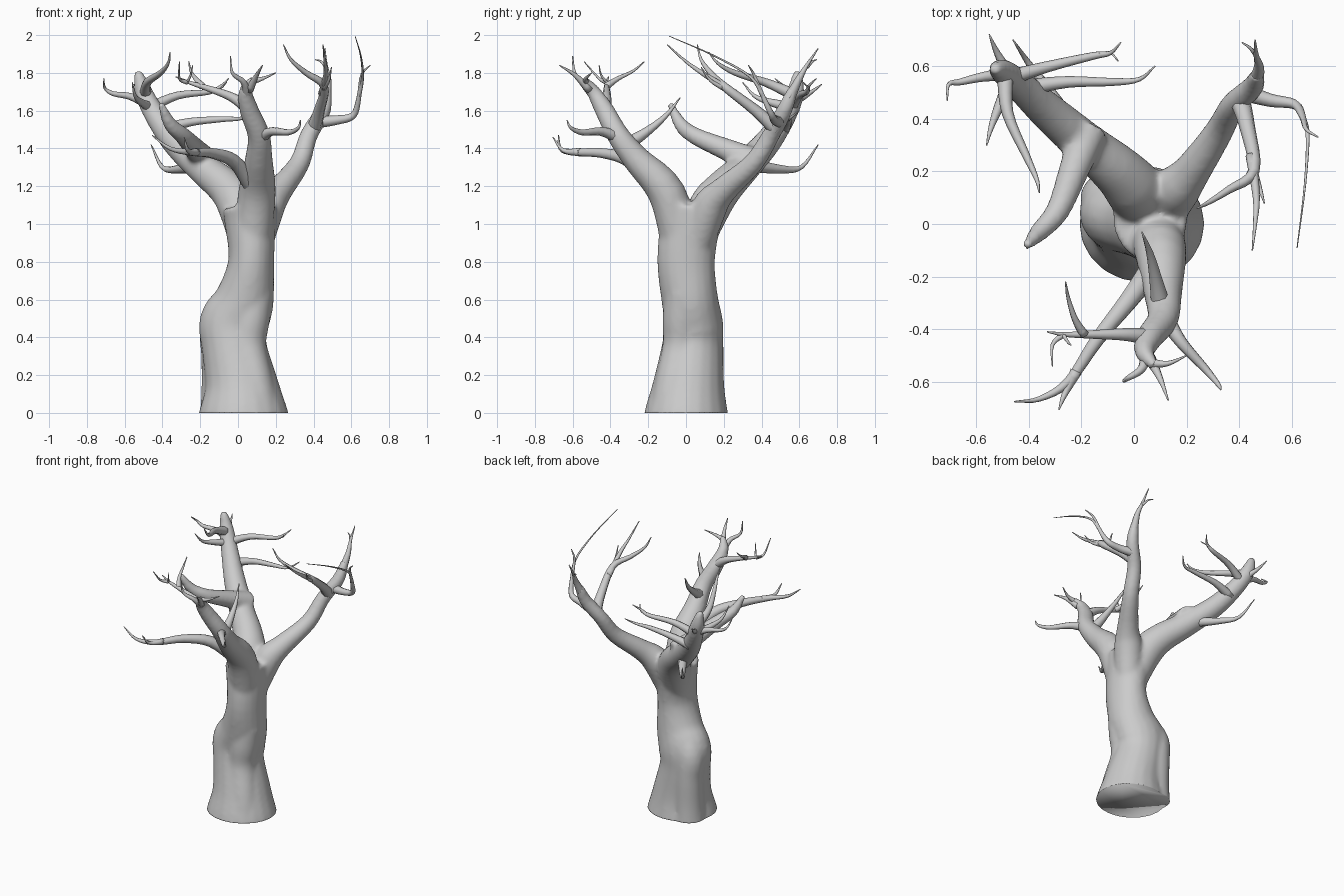
import bpy, bmesh, math
from mathutils import Vector


def spline(points, steps=4):
    """Catmull-Rom interpolation of (x, y, z, rx, ry) points."""
    p = [Vector(q) for q in points]
    p = [2 * p[0] - p[1]] + p + [2 * p[-1] - p[-2]]
    out = []
    for i in range(1, len(p) - 2):
        a, b, c, d = p[i - 1:i + 3]
        for s in range(steps):
            t = s / steps
            out.append(0.5 * (2 * b + (c - a) * t + (2 * a - 5 * b + 4 * c - d) * t * t
                              + (3 * b - a - 3 * c + d) * t ** 3))
    return out + [p[-2]]


def tube(bm, points, sides=10):
    """Capped tapering tube along a smooth path."""
    pts = spline([q if len(q) == 5 else (*q, q[3]) for q in points])
    pos = [Vector(q[:3]) for q in pts]
    tan = [(pos[min(i + 1, len(pos) - 1)] - pos[max(i - 1, 0)]).normalized()
           for i in range(len(pos))]
    u = Vector((1, 0, 0)) if abs(tan[0].x) < 0.8 else Vector((0, 1, 0))
    rings = []
    for q, c, t in zip(pts, pos, tan):
        u = (u - t * u.dot(t)).normalized()
        v = t.cross(u)
        rings.append([bm.verts.new(c + u * max(q[3], .002) * math.cos(k * math.tau / sides)
                                   + v * max(q[4], .002) * math.sin(k * math.tau / sides))
                      for k in range(sides)])
    for a, b in zip(rings, rings[1:]):
        for k in range(sides):
            n = (k + 1) % sides
            bm.faces.new((a[k], a[n], b[n], b[k]))
    bm.faces.new(rings[0][::-1])
    bm.faces.new(rings[-1])


def make(name, paths, sides):
    bm = bmesh.new()
    for path in paths:
        tube(bm, path, sides)
    me = bpy.data.meshes.new(name)
    bm.to_mesh(me)
    bm.free()
    for f in me.polygons:
        f.use_smooth = True
    ob = bpy.data.objects.new(name, me)
    bpy.context.collection.objects.link(ob)
    return ob


def twig(r0, *pts, r1=0.003):
    """Path whose radius tapers from r0 to r1, a little faster at the start."""
    n = len(pts) - 1
    return [(*p, .88 * (r0 + (r1 - r0) * (i / n) ** .8)) for i, p in enumerate(pts)]


# trunk with two bulging ridges, and the three main limbs
trunk = [(.03, 0, -.1, .25, .235), (.028, .003, 0, .238, .222), (.018, .015, .15, .195, .19),
         (-.02, .035, .35, .172, .163), (-.02, .042, .47, .186, .155), (.035, .02, .6, .158, .15),
         (.07, 0, .8, .122, .153), (.065, .02, 1.0, .135, .16), (.06, .025, 1.09, .143, .165)]
back_ridge = [(-.09, .09, -.1, .12), (-.09, .095, .1, .105), (-.095, .1, .3, .1),
              (-.1, .09, .46, .1), (-.03, .06, .6, .08)]
front_ridge = [(.12, -.09, -.1, .12), (.085, -.06, .15, .105), (.05, -.025, .35, .1),
               (.065, -.02, .5, .105), (.09, -.01, .65, .1)]
left_limb = [(.06, .03, .85, .09), (.01, .12, 1.08, .112), (-.06, .2, 1.19, .1), (-.18, .3, 1.29, .085),
             (-.33, .43, 1.43, .072), (-.44, .53, 1.58, .058), (-.5, .58, 1.7, .048),
             (-.53, .59, 1.81, .022)]
front_limb = [(.07, -.02, .85, .1), (.1, -.1, 1.16, .1), (.11, -.26, 1.34, .074),
              (.11, -.36, 1.47, .06), (.06, -.43, 1.6, .052), (.04, -.49, 1.7, .038),
              (.08, -.54, 1.77, .02)]
right_limb = [(.08, .04, .85, .09), (.15, .12, 1.08, .095), (.22, .2, 1.18, .072), (.325, .355, 1.32, .055),
              (.375, .45, 1.47, .048), (.45, .52, 1.6, .043), (.47, .57, 1.72, .028)]
inner_branch = [(-.17, .36, 1.33, .075), (-.23, .2, 1.4, .058), (-.29, .05, 1.465, .046),
                (-.36, -.03, 1.53, .037), (-.41, -.085, 1.64, .018)]
body = make("trunk_and_limbs", [trunk, back_ridge, front_ridge, left_limb, front_limb,
                                right_limb, inner_branch], 20)

# fuse the limbs into the trunk and cut the base flat at ground level
m = body.modifiers.new("fuse", 'REMESH')
m.mode, m.voxel_size, m.use_smooth_shade = 'VOXEL', 0.014, True
s = body.modifiers.new("soften", 'SMOOTH')
s.factor, s.iterations = 0.5, 8
dg = bpy.context.evaluated_depsgraph_get()
fused = bpy.data.meshes.new_from_object(body.evaluated_get(dg))
body.modifiers.clear()
bm = bmesh.new()
bm.from_mesh(fused)
bmesh.ops.bisect_plane(bm, geom=bm.verts[:] + bm.edges[:] + bm.faces[:],
                       plane_co=(0, 0, 0), plane_no=(0, 0, 1), clear_inner=True)
bmesh.ops.contextual_create(bm, geom=[e for e in bm.edges if e.is_boundary])
bmesh.ops.recalc_face_normals(bm, faces=bm.faces[:])
bm.to_mesh(fused)
bm.free()
body.data = fused
for f in fused.polygons:
    f.use_smooth = True

# twigs of the back left limb
make("left_twigs", [
    twig(.03, (-.47, .57, 1.63), (-.57, .56, 1.675), (-.66, .54, 1.69), (-.705, .53, 1.72), (-.71, .47, 1.77)),
    twig(.03, (-.47, .56, 1.64), (-.52, .65, 1.69), (-.55, .72, 1.74)),
    twig(.042, (-.22, .35, 1.31), (-.32, .5, 1.29), (-.4, .61, 1.3), (-.46, .7, 1.42)),
    twig(.034, (-.46, .56, 1.62), (-.32, .6, 1.68), (-.15, .64, 1.7), (-.09, .65, 1.73), (-.05, .69, 1.77)),
    twig(.01, (-.13, .645, 1.71), (-.09, .65, 1.72), (-.06, .62, 1.75)),
    twig(.036, (-.4, .52, 1.5), (-.25, .54, 1.54), (-.08, .54, 1.555), (.02, .55, 1.56), (.08, .6, 1.6)),
    twig(.036, (-.49, .56, 1.69), (-.48, .42, 1.75), (-.41, .26, 1.8), (-.37, .17, 1.85), (-.36, .12, 1.91)),
    twig(.032, (-.47, .54, 1.62), (-.52, .43, 1.65), (-.545, .36, 1.68), (-.56, .3, 1.75)),
], 8)

# twigs of the right limb
make("right_twigs", [
    twig(.034, (.465, .55, 1.67), (.475, .6, 1.77), (.465, .64, 1.84), (.46, .7, 1.93)),
    twig(.012, (.465, .64, 1.83), (.44, .67, 1.86), (.41, .69, 1.87)),
    twig(.038, (.42, .5, 1.54), (.52, .47, 1.55), (.61, .455, 1.575), (.64, .41, 1.67), (.655, .36, 1.79), (.7, .33, 1.84)),
    twig(.013, (.64, .41, 1.67), (.66, .34, 1.78), (.65, .15, 1.89), (.62, -.09, 1.995), r1=.002),
    twig(.046, (.4, .48, 1.5), (.43, .37, 1.6), (.455, .2, 1.73), (.36, .13, 1.8), (.28, .08, 1.87), (.24, .06, 1.95)),
    twig(.024, (.445, .26, 1.69), (.465, .1, 1.79), (.46, 0, 1.86), (.45, -.1, 1.95)),
    twig(.018, (.455, .2, 1.72), (.48, .13, 1.76), (.495, .08, 1.83)),
], 8)

# twigs of the front limb
make("front_twigs", [
    twig(.027, (.06, -.51, 1.71), (.1, -.59, 1.79), (.13, -.67, 1.84)),
    twig(.03, (.05, -.48, 1.67), (.03, -.55, 1.75), (-.03, -.59, 1.8), (-.04, -.6, 1.89)),
    twig(.022, (.06, -.53, 1.75), (.13, -.53, 1.77), (.2, -.5, 1.8)),
    twig(.04, (.07, -.43, 1.6), (-.03, -.42, 1.67), (-.15, -.42, 1.715), (-.26, -.42, 1.75), (-.33, -.41, 1.78)),
    twig(.022, (-.19, -.42, 1.73), (-.225, -.36, 1.77), (-.25, -.28, 1.81), (-.26, -.22, 1.86)),
    twig(.015, (-.27, -.42, 1.75), (-.31, -.46, 1.77), (-.31, -.54, 1.86)),
    twig(.01, (-.27, -.42, 1.75), (-.25, -.45, 1.79), (-.24, -.46, 1.84)),
    twig(.038, (.12, -.36, 1.46), (.18, -.45, 1.49), (.27, -.55, 1.485), (.32, -.61, 1.51), (.33, -.63, 1.55)),
    twig(.048, (.11, -.35, 1.4), (.085, -.22, 1.48), (.06, -.11, 1.57), (.03, -.03, 1.67)),
    twig(.058, (.09, -.14, 1.18), (-.02, -.29, 1.33), (-.14, -.44, 1.375), (-.25, -.6, 1.38), (-.36, -.665, 1.4), (-.455, -.675, 1.47)),
    twig(.026, (-.22, -.56, 1.38), (-.265, -.65, 1.39), (-.285, -.705, 1.46)),
], 8)
